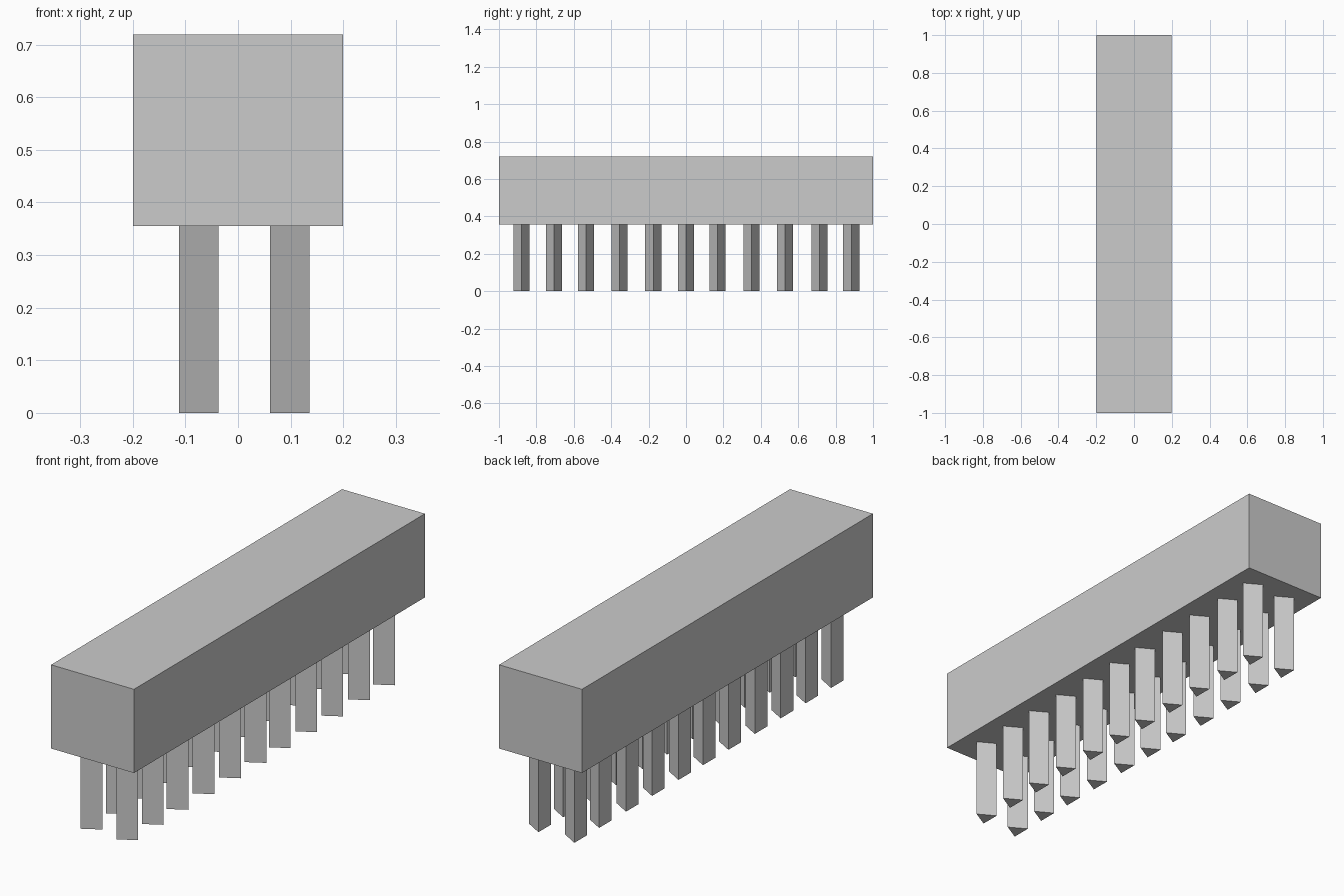
import bpy

if "Cube" in bpy.data.objects:
    bpy.data.objects.remove(bpy.data.objects["Cube"])

BODY_BOTTOM, BODY_TOP = 0.355, 0.719
PIN_X = (-0.087, 0.086)
PIN_Y = (-0.88, -0.705, -0.534, -0.356, -0.175, 0.0,
         0.168, 0.35, 0.529, 0.714, 0.884)

# Long rectangular body
bpy.ops.mesh.primitive_cube_add(size=1, location=(0, 0, (BODY_BOTTOM + BODY_TOP) / 2))
body = bpy.context.object
body.name = "body"
body.dimensions = (0.399, 2.0, BODY_TOP - BODY_BOTTOM)
bpy.ops.object.transform_apply(location=False, rotation=False, scale=True)


def pin_mesh(radius, height):
    """Triangular prism with one edge pointing along +x."""
    h = radius * 0.866025
    profile = [(radius, 0), (-radius / 2, h), (-radius / 2, -h)]
    verts = [(x, y, z) for z in (0, height) for x, y in profile]
    faces = [(2, 1, 0), (3, 4, 5)]
    faces += [(i, (i + 1) % 3, (i + 1) % 3 + 3, i + 3) for i in range(3)]
    mesh = bpy.data.meshes.new("pin")
    mesh.from_pydata(verts, [], faces)
    return mesh


# Two rows of three-sided pins under the body
mesh = pin_mesh(0.05, BODY_BOTTOM)
for side, x in zip(("left", "right"), PIN_X):
    for i, y in enumerate(PIN_Y, 1):
        pin = bpy.data.objects.new(f"{side}_pin_{i}", mesh)
        pin.location = (x, y, 0)
        bpy.context.collection.objects.link(pin)
